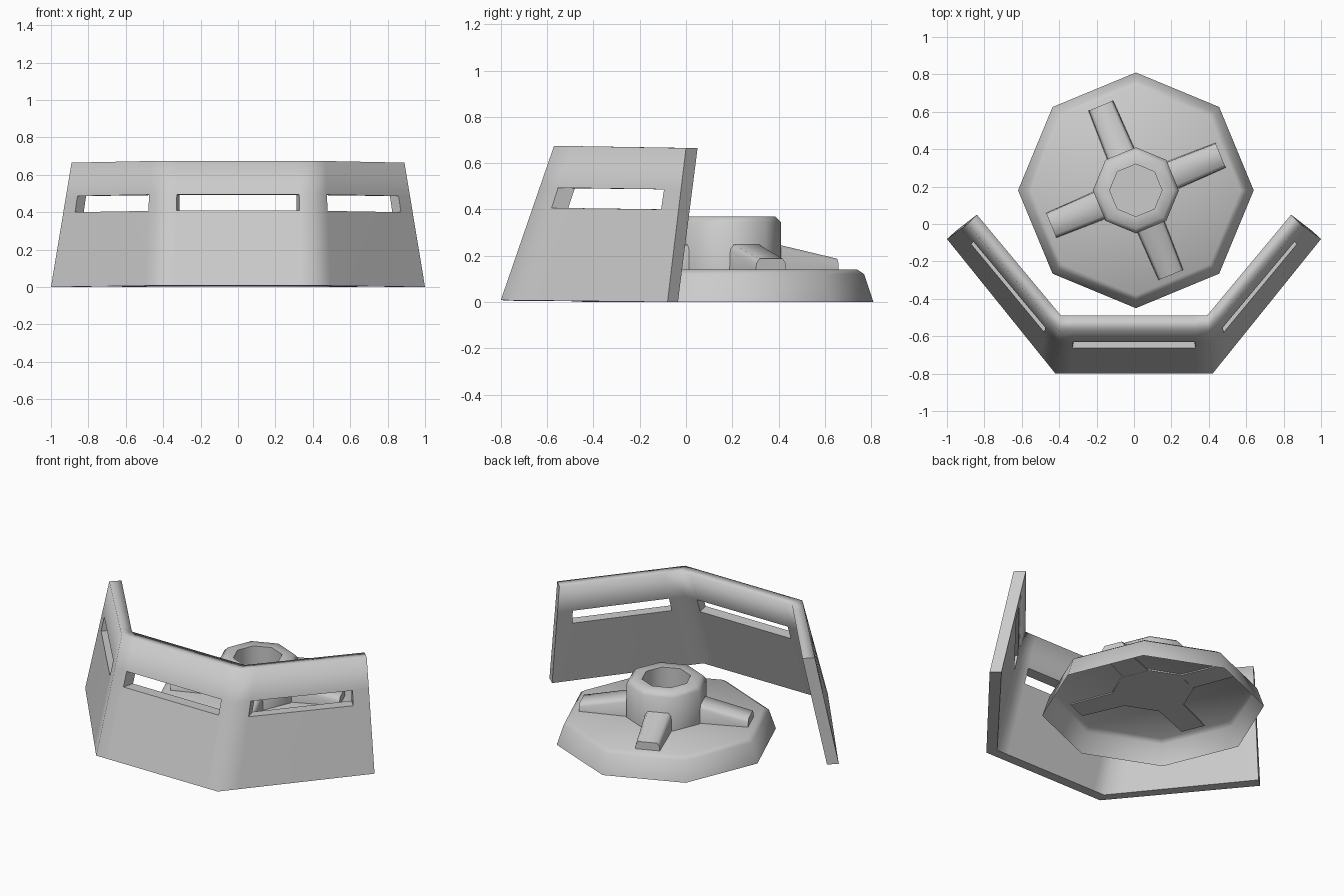
import bpy, bmesh, math
from mathutils import Vector

cube = bpy.data.objects.get("Cube")
if cube:
    bpy.data.objects.remove(cube)

grey = bpy.data.materials.new("light_grey")
grey.use_nodes = True
COLOUR = (0.6, 0.6, 0.6, 1)
grey.diffuse_color = COLOUR
shader = next(n for n in grey.node_tree.nodes if n.type == 'BSDF_PRINCIPLED')
shader.inputs["Base Color"].default_value = COLOUR
shader.inputs["Roughness"].default_value = 0.7

CENTRE = Vector((0.01, 0.18, 0))


def finish(bm, name, angle=None, closed=True):
    if closed:
        bmesh.ops.recalc_face_normals(bm, faces=bm.faces)
    for f in bm.faces:
        f.smooth = True
    mesh = bpy.data.meshes.new(name)
    bm.to_mesh(mesh)
    bm.free()
    mesh.materials.append(grey)
    ob = bpy.data.objects.new(name, mesh)
    bpy.context.collection.objects.link(ob)
    if angle:
        bpy.ops.object.select_all(action='DESELECT')
        ob.select_set(True)
        bpy.context.view_layer.objects.active = ob
        bpy.ops.object.shade_smooth_by_angle(angle=math.radians(angle))
    return ob


def loft(bm, rings, cap_start=True, cap_end=True):
    """Join equal rings of points with quads and close the ends."""
    rows = [[bm.verts.new(p) for p in ring] for ring in rings]
    n = len(rows[0])
    for a, b in zip(rows, rows[1:]):
        for i in range(n):
            j = (i + 1) % n
            bm.faces.new((a[i], a[j], b[j], b[i]))
    if cap_start:
        bm.faces.new(rows[0][::-1])
    if cap_end:
        bm.faces.new(rows[-1])


def octagon(r, z):
    turns = [math.pi / 4 * i for i in range(8)]
    return [CENTRE + Vector((r * math.cos(t), r * math.sin(t), z)) for t in turns]


# Base: flared octagonal dish, open underneath
bm = bmesh.new()
loft(bm, [octagon(r, z) for r, z in
          [(0.63, 0), (0.59, 0.12), (0.56, 0.14)]], cap_start=False)
finish(bm, "base_dish", 60, closed=False)

# Hub: octagonal socket with a chamfered rim and a deep hole
bm = bmesh.new()
loft(bm, [octagon(r, z) for r, z in
          [(0.23, 0.132), (0.23, 0.345), (0.205, 0.37), (0.14, 0.37), (0.14, 0.16)]])
finish(bm, "hub_socket", 60)


# Ribs: four tapering arms around the hub
def rib_section(r, half, top, turn):
    d = Vector((math.cos(turn), math.sin(turn), 0))
    s = Vector((-d.y, d.x, 0))
    half_profile = [(half, 0.133), (half * 0.95, top - 0.02), (half * 0.75, top)]
    profile = half_profile + [(-w, z) for w, z in reversed(half_profile)]
    return [CENTRE + d * r + s * w + Vector((0, 0, z)) for w, z in profile]


for k in range(4):
    turn = math.radians(22.5 + 90 * k)
    bm = bmesh.new()
    loft(bm, [rib_section(0.18, 0.08, 0.255, turn),
              rib_section(0.49, 0.072, 0.187, turn)])
    finish(bm, f"rib_{k + 1}", 60)


# Shield wall: three leaning panels, each with a viewing slot
def full_path(end, corner):
    mirror = [Vector((-p[0], p[1], p[2])) for p in (corner, end)]
    return [Vector(end), Vector(corner)] + mirror


PATHS = {
    "outer": (full_path((-1, -0.08, 0), (-0.42, -0.80, 0.008)),
              full_path((-0.89, 0.0, 0.665), (-0.405, -0.57, 0.675))),
    "inner": (full_path((-0.95, -0.035, 0), (-0.395, -0.735, 0.005)),
              full_path((-0.84, 0.05, 0.665), (-0.39, -0.49, 0.672))),
}
SPLITS = [(0, 0.12, 0.87), (0, 0.1, 0.9), (0, 0.13, 0.88)]
COLUMNS = [(p, u) for p in range(3) for u in SPLITS[p]] + [(2, 1)]
ROWS = (0, 0.6, 0.73, 1)
LAST = len(COLUMNS) - 1

bm = bmesh.new()
grid = {}
for side, (low, high) in PATHS.items():
    for c, (p, u) in enumerate(COLUMNS):
        foot = low[p].lerp(low[p + 1], u)
        head = high[p].lerp(high[p + 1], u)
        for r, v in enumerate(ROWS):
            grid[side, c, r] = bm.verts.new(foot.lerp(head, v))


def bridge(c0, r0, c1, r1, sharp=True):
    """Span the wall thickness along one grid edge."""
    face = bm.faces.new((grid["outer", c0, r0], grid["outer", c1, r1],
                         grid["inner", c1, r1], grid["inner", c0, r0]))
    if sharp:
        for e in face.edges:
            e.smooth = False


for c in range(LAST):
    for r in range(3):
        if c % 3 == 1 and r == 1:
            continue
        for side in PATHS:
            bm.faces.new([grid[side, c + i, r + j]
                          for i, j in ((0, 0), (1, 0), (1, 1), (0, 1))])
    bridge(c, 0, c + 1, 0)
    bridge(c, 3, c + 1, 3, sharp=False)
    if c % 3 == 1:
        bridge(c, 1, c + 1, 1)
        bridge(c, 2, c + 1, 2)
        bridge(c, 1, c, 2)
        bridge(c + 1, 1, c + 1, 2)
for c in (0, LAST):
    for r in range(3):
        bridge(c, r, c, r + 1)
finish(bm, "shield_wall")
